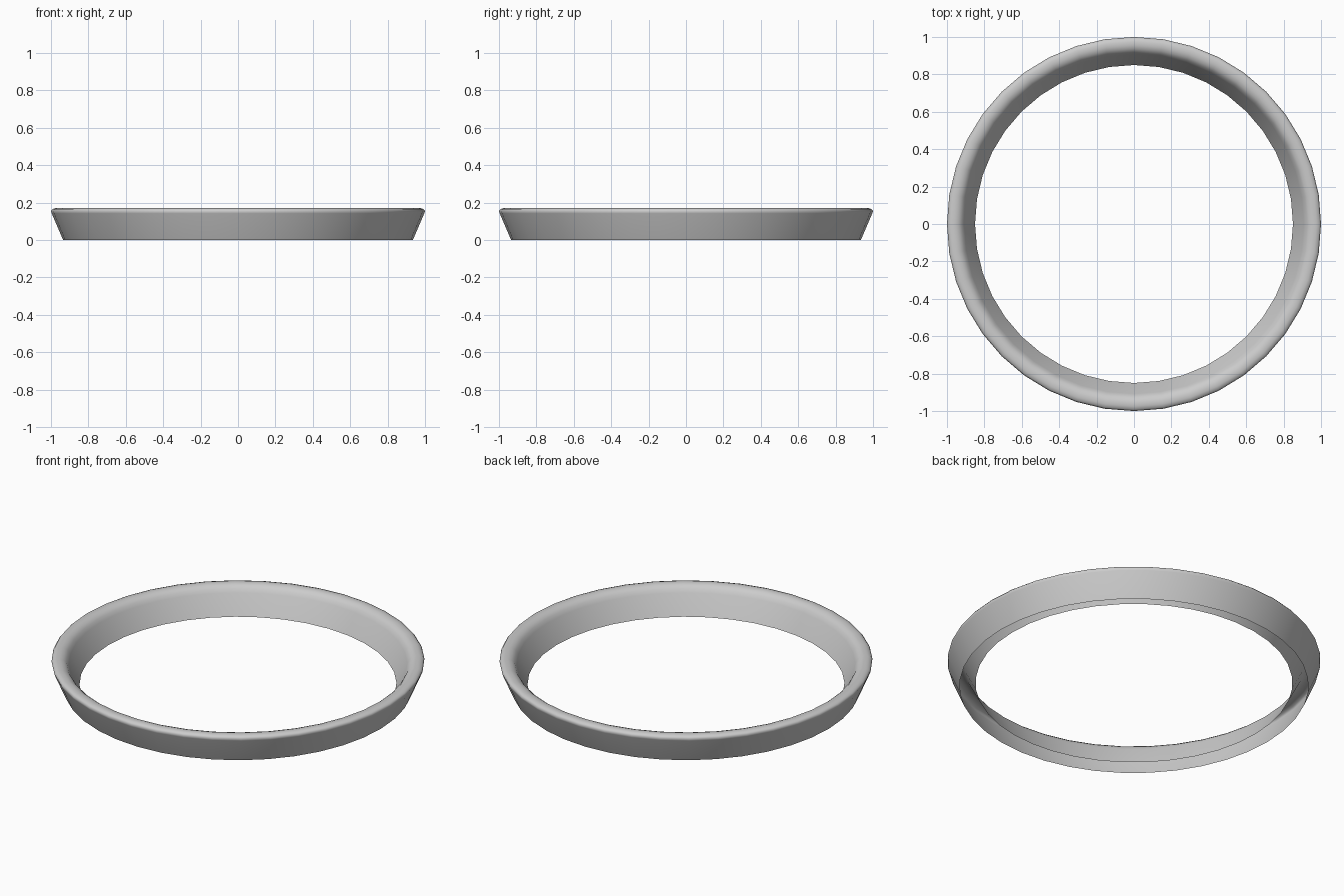
import bpy, bmesh, math

if "Cube" in bpy.data.objects:
    bpy.data.objects.remove(bpy.data.objects["Cube"])

SIDES = 40

# Rim cross-section (radius, height): flared outer wall, rounded lip, inner wall, hollow underneath
profile = [
    (0.935, 0.0), (0.996, 0.143), (1.0, 0.156), (0.992, 0.166), (0.975, 0.171),
    (0.955, 0.171), (0.936, 0.165), (0.920, 0.152), (0.908, 0.132), (0.85, 0.017),
]

# Lathe the section around z
bm = bmesh.new()
rings = []
for i in range(SIDES):
    a = 2 * math.pi * i / SIDES
    rings.append([bm.verts.new((r * math.cos(a), r * math.sin(a), z)) for r, z in profile])
for i in range(SIDES):
    a, b = rings[i], rings[(i + 1) % SIDES]
    for j in range(len(profile) - 1):
        bm.faces.new((a[j], b[j], b[j + 1], a[j + 1]))

mesh = bpy.data.meshes.new("flared_ring")
bm.to_mesh(mesh)
bm.free()
ring = bpy.data.objects.new("flared_ring", mesh)
bpy.context.collection.objects.link(ring)

# Smooth shading
for p in mesh.polygons:
    p.use_smooth = True
